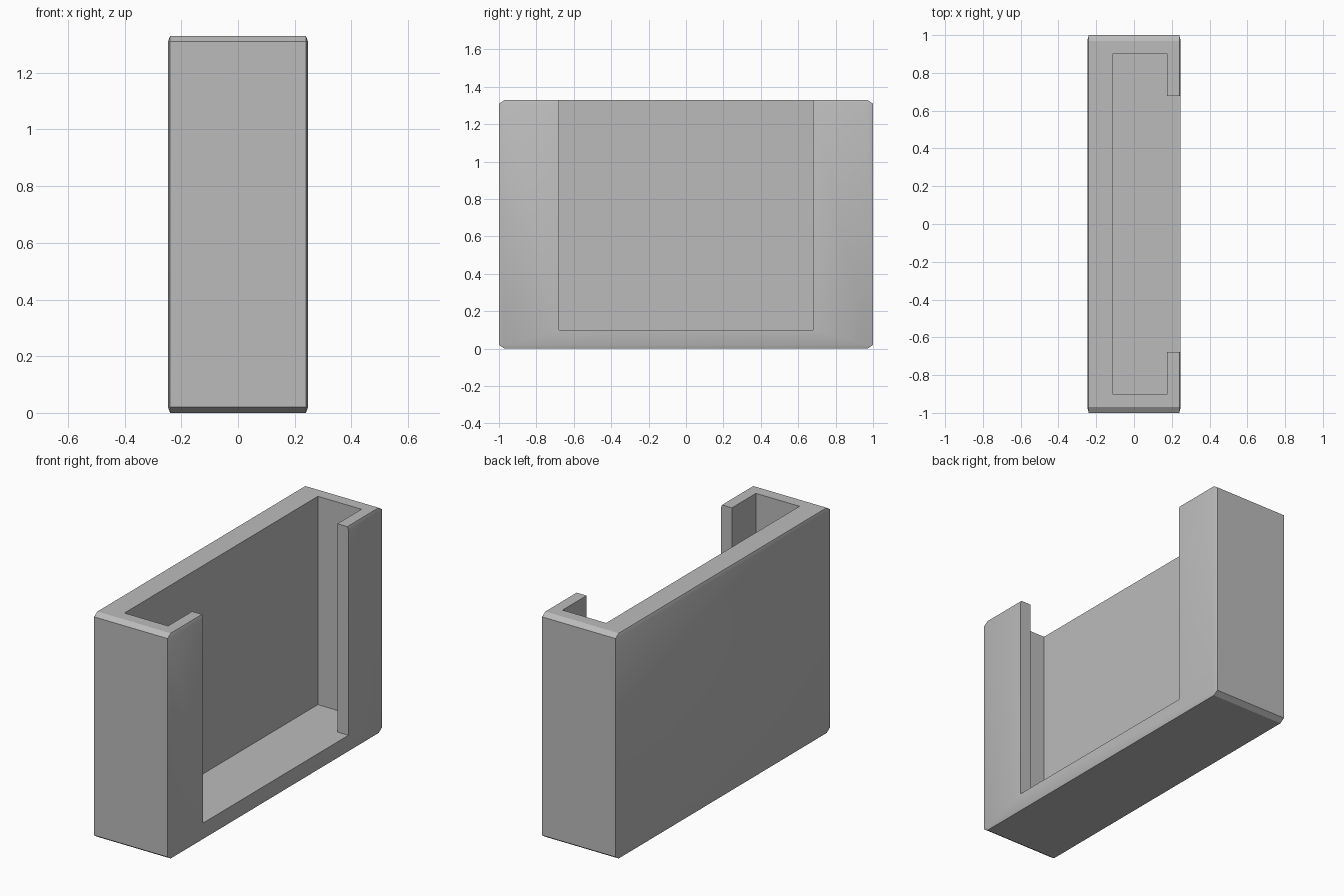
import bpy, bmesh, math

if "Cube" in bpy.data.objects:
    bpy.data.objects.remove(bpy.data.objects["Cube"], do_unlink=True)

WIDTH, LENGTH, HEIGHT = 0.494, 2.0, 1.33
FLOOR = 0.10

grey = bpy.data.materials.new("plain grey")
grey.use_nodes = True
colour = (0.50, 0.50, 0.50, 1)
grey.diffuse_color = colour
grey.node_tree.nodes["Principled BSDF"].inputs["Base Color"].default_value = colour


def add_object(name, bm):
    bmesh.ops.recalc_face_normals(bm, faces=bm.faces)
    mesh = bpy.data.meshes.new(name)
    bm.to_mesh(mesh)
    bm.free()
    mesh.materials.append(grey)
    obj = bpy.data.objects.new(name, mesh)
    bpy.context.collection.objects.link(obj)
    return obj


# Holder body: a chamfered unit cube stretched to size, so chamfers stretch too
bm = bmesh.new()
bmesh.ops.create_cube(bm, size=1)
bmesh.ops.bevel(bm, geom=bm.edges[:], offset=0.015, segments=1, affect='EDGES')
bmesh.ops.scale(bm, vec=(WIDTH, LENGTH, HEIGHT), verts=bm.verts)
bmesh.ops.translate(bm, vec=(0, 0, HEIGHT / 2), verts=bm.verts)
body = add_object("holder_body", bm)

# Pocket cutter: T-shaped plan, wide pocket behind the lips and a narrower opening
half = [(-0.11, 0.902), (0.175, 0.902), (0.175, 0.678), (0.4, 0.678)]
plan = half + [(x, -y) for x, y in reversed(half)]
bm = bmesh.new()
face = bm.faces.new([bm.verts.new((x, y, FLOOR)) for x, y in plan])
top = bmesh.ops.extrude_face_region(bm, geom=[face])["geom"]
bmesh.ops.translate(bm, vec=(0, 0, HEIGHT + 0.2),
                    verts=[v for v in top if isinstance(v, bmesh.types.BMVert)])
cutter = add_object("pocket_cutter", bm)
cutter.hide_render = True

# Cut the pocket, then drop the cutter
cut = body.modifiers.new("pocket", 'BOOLEAN')
cut.operation = 'DIFFERENCE'
cut.solver = 'EXACT'
cut.object = cutter
bpy.ops.object.select_all(action='DESELECT')
body.select_set(True)
bpy.context.view_layer.objects.active = body
bpy.ops.object.modifier_apply(modifier=cut.name)
bpy.data.objects.remove(cutter, do_unlink=True)

# Soften only the shallow chamfers
bpy.ops.object.shade_smooth_by_angle(angle=math.radians(30))
